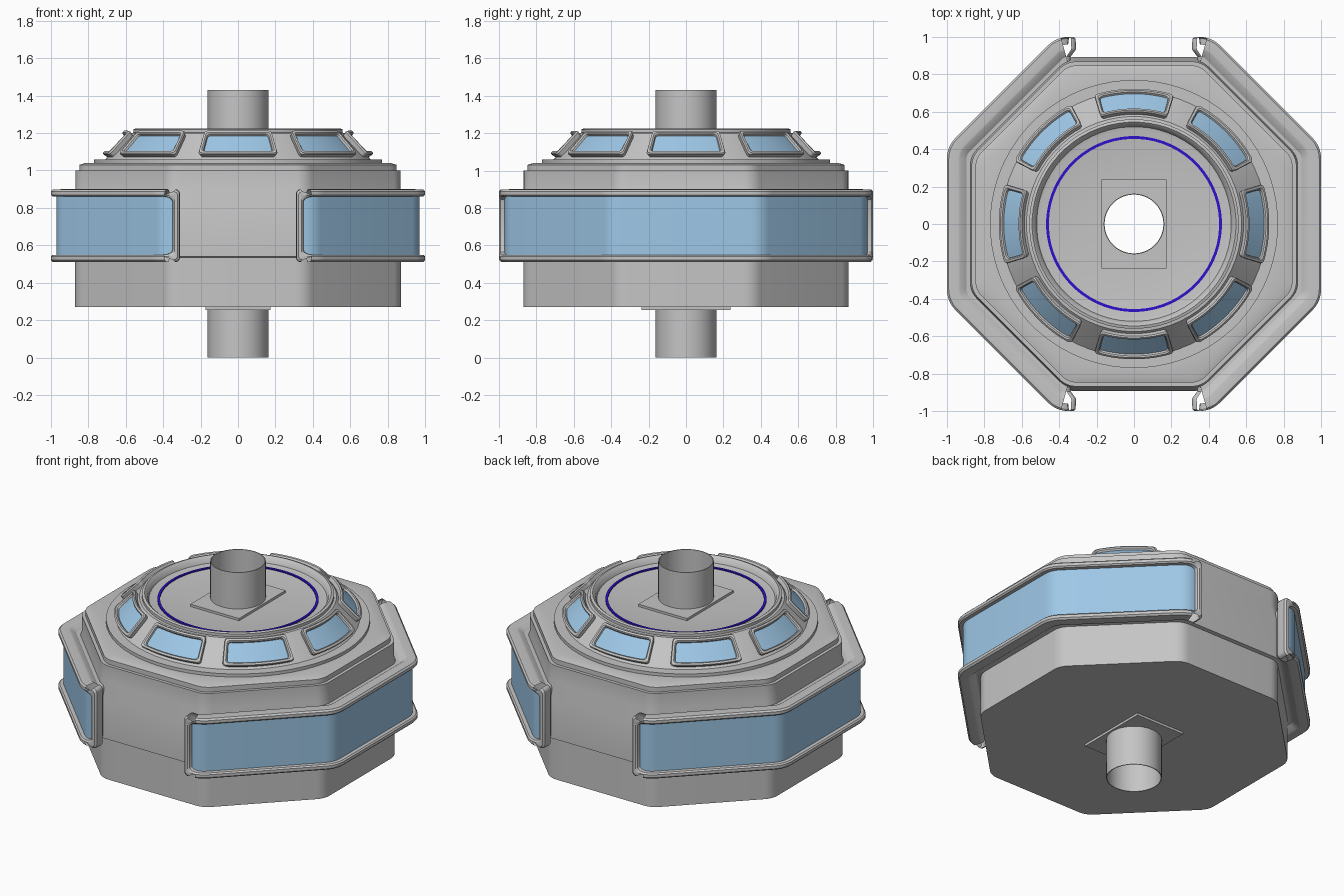
import bpy, bmesh, math
from math import sin, cos, pi, radians
from mathutils import Vector

if "Cube" in bpy.data.objects:
    bpy.data.objects.remove(bpy.data.objects["Cube"])


def material(name, rgb):
    m = bpy.data.materials.new(name)
    m.diffuse_color = (*rgb, 1)
    m.use_nodes = True
    m.node_tree.nodes["Principled BSDF"].inputs["Base Color"].default_value = m.diffuse_color
    return m


GREY = material("hull grey", (0.56, 0.56, 0.56))
BLUE = material("window blue", (0.35, 0.59, 0.82))
VIOLET = material("violet", (0.03, 0.005, 0.6))


def make(name, bm, mat, angle=30):
    bmesh.ops.remove_doubles(bm, verts=bm.verts, dist=1e-5)
    me = bpy.data.meshes.new(name)
    bm.to_mesh(me)
    bm.free()
    me.materials.append(mat)
    ob = bpy.data.objects.new(name, me)
    bpy.context.collection.objects.link(ob)
    bpy.ops.object.select_all(action='DESELECT')
    ob.select_set(True)
    bpy.context.view_layer.objects.active = ob
    bpy.ops.object.shade_smooth_by_angle(angle=radians(angle))
    return ob


def loft(name, rings, mat, closed=False):
    """Skin closed rings that all have the same number of points."""
    bm = bmesh.new()
    vs = [[bm.verts.new(p) for p in r] for r in rings]
    if closed:
        vs.append(vs[0])
    for a, b in zip(vs, vs[1:]):
        n = len(a)
        for i in range(n):
            j = (i + 1) % n
            bm.faces.new((a[i], a[j], b[j], b[i]))
    return make(name, bm, mat)


# ---- ring shapes, 64 points each
def circle(r, z, start=pi / 128 * 2):
    return [(r * cos(start + i * pi / 32), r * sin(start + i * pi / 32), z) for i in range(64)]


def octagon(a, z, r=0.12):
    pts = []
    R = (a - r) / cos(pi / 8)
    for k in range(8):
        c = pi / 8 + k * pi / 4
        for j in range(8):
            f = k * pi / 4 + j / 7 * pi / 4
            pts.append((R * cos(c) + r * cos(f), R * sin(c) + r * sin(f), z))
    return pts


def rectangle(hx, hy, z):
    c = [(hx, hy), (-hx, hy), (-hx, -hy), (hx, -hy)]
    return [tuple(c[k][i] + (c[(k + 1) % 4][i] - c[k][i]) * j / 16 for i in (0, 1)) + (z,)
            for k in range(4) for j in range(16)]


# ---- octagonal hull, stepped up to the round conical roof and sunken deck
loft("hull", [
    circle(0.158, 0.27), octagon(0.87, 0.27), octagon(0.87, 0.535), octagon(0.892, 0.54),
    octagon(0.892, 0.80), octagon(0.868, 0.90), octagon(0.868, 1.0), octagon(0.848, 1.0),
    octagon(0.848, 1.03), octagon(0.815, 1.04), circle(0.77, 1.04)], GREY)
loft("roof", [
    circle(0.77, 1.035), circle(0.77, 1.06), circle(0.71, 1.06), circle(0.575, 1.20),
    circle(0.56, 1.202), circle(0.56, 1.22), circle(0.545, 1.225), circle(0.53, 1.212),
    circle(0.52, 1.185), circle(0.50, 1.18), circle(0.158, 1.18)], GREY)

# ---- open tube through the middle, with square collars
loft("docking_tube", [circle(0.162, 0), circle(0.162, 1.43), circle(0.157, 1.43), circle(0.157, 0)],
     GREY, closed=True)
for name, z0, z1 in (("lower_collar", 0.255, 0.272), ("upper_collar", 1.175, 1.195)):
    loft(name, [circle(0.16, z0, pi / 4), rectangle(0.173, 0.237, z0),
                rectangle(0.173, 0.237, z1), circle(0.16, z1, pi / 4)], GREY)

# ---- violet ring on the deck
loft("deck_ring", [circle(0.47, 1.175), circle(0.47, 1.187), circle(0.455, 1.187),
                   circle(0.455, 1.175)], VIOLET)


# ---- framed windows laid on a curved surface: at(u, v, h) gives the 3D point
def outline(breaks, u0, u1, v0, v1, rad):
    def corner(u, v, a0):
        return [(u + rad * cos(a0 + i * pi / 8), v + rad * sin(a0 + i * pi / 8)) for i in range(5)]
    lo, hi = u0 + rad, u1 - rad
    mid = [min(max(b, lo), hi) for b in breaks]
    return (corner(lo, v0 + rad, pi) + [(u, v0) for u in mid]
            + [(u, v0) for u in (hi,)] + corner(hi, v0 + rad, -pi / 2)
            + corner(hi, v1 - rad, 0) + [(u, v1) for u in reversed(mid)]
            + corner(lo, v1 - rad, pi / 2))


def skin(name, rings, mat):
    bm = bmesh.new()
    vs = [[bm.verts.new(p) for p in r] for r in rings]
    for a, b in zip(vs, vs[1:]):
        for i in range(len(a)):
            j = (i + 1) % len(a)
            if (Vector(rings[0][i]) - Vector(rings[0][j])).length < 1e-6:
                continue        # collapsed step of the outline
            bm.faces.new((a[i], a[j], b[j], b[i]))
    bmesh.ops.delete(bm, geom=[v for v in bm.verts if not v.link_faces], context='VERTS')
    bmesh.ops.dissolve_degenerate(bm, dist=1e-6, edges=bm.edges)
    make(name, bm, mat)


def framed_window(name, at, breaks, box, profile, rad, glass_inset, glass_h):
    u0, u1, v0, v1 = box
    skin(name + "_frame", [[at(u, v, h) for u, v in
                            outline(breaks, u0 + d, u1 - d, v0 + d, v1 - d, rad)]
                           for d, h in profile], GREY)
    g = glass_inset
    us = [u0 + g] + [b for b in breaks if u0 + g < b < u1 - g] + [u1 - g]
    bm = bmesh.new()
    low = [bm.verts.new(at(u, v0 + g, glass_h)) for u in us]
    top = [bm.verts.new(at(u, v1 - g, glass_h)) for u in us]
    for i in range(len(us) - 1):
        bm.faces.new((low[i], low[i + 1], top[i + 1], top[i]))
    make(name + "_glass", bm, BLUE)


# ---- two wrap-around side bands, each covering three facets
A, R = 0.90, 0.06
path = [(0.30, -A, -pi / 2)]
for k in range(-2, 2):
    c, rr = k * pi / 4 + pi / 8, (A - R) / cos(pi / 8)
    for j in range(7):
        f = k * pi / 4 + j / 6 * pi / 4
        path.append((rr * cos(c) + R * cos(f), rr * sin(c) + R * sin(f), f))
path.append((0.30, A, pi / 2))
length = [0]
for p, q in zip(path, path[1:]):
    length.append(length[-1] + math.hypot(q[0] - p[0], q[1] - p[1]))


def band_at(side):
    def at(u, v, h):
        i = max(k for k in range(len(path) - 1) if length[k] <= u or k == 0)
        t = (u - length[i]) / (length[i + 1] - length[i])
        x, y, f = (p + (q - p) * t for p, q in zip(path[i], path[i + 1]))
        return (side * (x + h * cos(f)), side * (y + h * sin(f)), v)
    return at


for name, side in (("right_band", 1), ("left_band", -1)):
    framed_window(name, band_at(side), length[1:-1],
                  (0.01, length[-1] - 0.01, 0.51, 0.90),
                  [(0.03, -0.04), (0.028, -0.005), (0.002, 0.03), (0, 0.04), (0.002, 0.09),
                   (0.012, 0.10), (0.03, 0.10), (0.038, 0.092), (0.04, 0.06)],
                  0.025, 0.036, 0.07)

# ---- eight roof windows on the cone
SLOPE = math.atan2(0.14, -0.135)


def roof_at(turn):
    def at(u, v, h):
        r = 0.71 + v * cos(SLOPE) + h * sin(SLOPE)
        z = 1.06 + v * sin(SLOPE) - h * cos(SLOPE)
        t = turn + u / 0.65
        return (r * cos(t), r * sin(t), z)
    return at


half = radians(17.3) * 0.65
for k in range(8):
    framed_window("roof_window_%d" % (k + 1), roof_at(k * pi / 4),
                  [half * (i / 8 - 1) for i in range(1, 16)],
                  (-half, half, 0.012, 0.184),
                  [(0.006, -0.005), (0, 0.024), (0.004, 0.033), (0.016, 0.033),
                   (0.022, 0.026), (0.024, 0.005)],
                  0.018, 0.02, 0.014)
